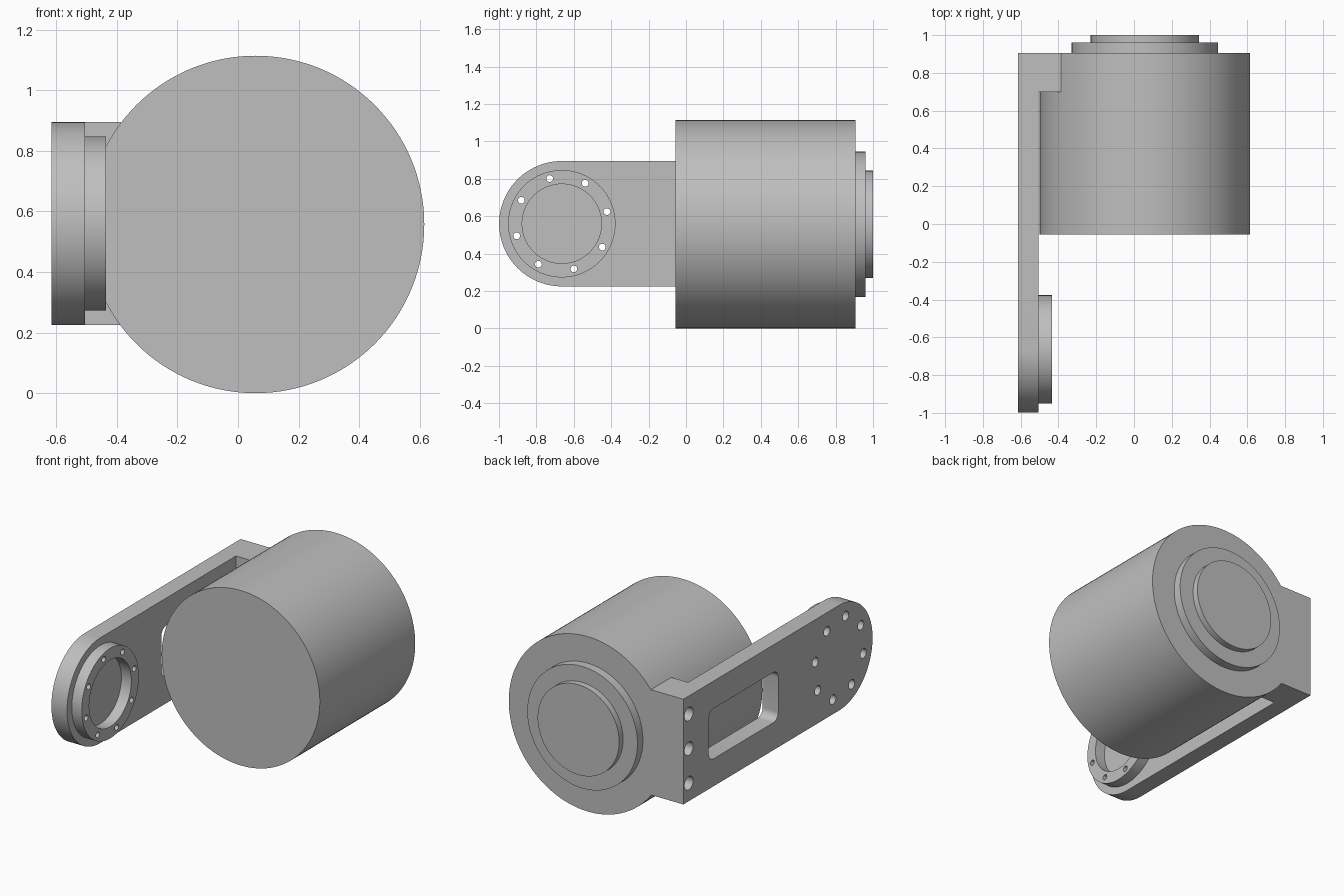
import bpy
import bmesh
from math import sin, cos, pi, radians
from mathutils import Matrix

if "Cube" in bpy.data.objects:
    bpy.data.objects.remove(bpy.data.objects["Cube"], do_unlink=True)

grey = bpy.data.materials.new("machined grey")
grey.use_nodes = True
colour = (0.52, 0.52, 0.52, 1)
grey.diffuse_color = colour
grey.node_tree.nodes["Principled BSDF"].inputs["Base Color"].default_value = colour

MID_Z = 0.56      # height of the shared axis
HUB_Y = -0.664    # centre of the rounded arm end
OUTER, INNER = -0.615, -0.505   # outer and inner faces of the arm


def add_object(name, bm):
    bmesh.ops.recalc_face_normals(bm, faces=bm.faces)
    mesh = bpy.data.meshes.new(name)
    bm.to_mesh(mesh)
    bm.free()
    mesh.materials.append(grey)
    obj = bpy.data.objects.new(name, mesh)
    bpy.context.collection.objects.link(obj)
    return obj


def extrude_x(name, points, x0, x1):
    """Solid from a (y, z) outline swept along x."""
    bm = bmesh.new()
    face = bm.faces.new([bm.verts.new((x0, y, z)) for y, z in points])
    swept = bmesh.ops.extrude_face_region(bm, geom=[face])["geom"]
    verts = [v for v in swept if isinstance(v, bmesh.types.BMVert)]
    bmesh.ops.translate(bm, verts=verts, vec=(x1 - x0, 0, 0))
    return add_object(name, bm)


def arc(y, z, r, start, end, steps):
    angles = [radians(start + (end - start) * i / steps) for i in range(steps + 1)]
    return [(y + r * cos(a), z + r * sin(a)) for a in angles]


def disc_x(name, y, z, r, x0, x1, sides=96):
    return extrude_x(name, arc(y, z, r, 0, 360, sides)[:-1], x0, x1)


def disc_y(name, r, y0, y1, x=0.058, z=0.557):
    bm = bmesh.new()
    place = Matrix.Translation((x, (y0 + y1) / 2, z)) @ Matrix.Rotation(pi / 2, 4, 'X')
    bmesh.ops.create_cone(bm, cap_ends=True, segments=128, radius1=r, radius2=r,
                          depth=y1 - y0, matrix=place)
    return add_object(name, bm)


def combine(obj, other, operation='DIFFERENCE', keep=False):
    mod = obj.modifiers.new("cut", 'BOOLEAN')
    mod.operation, mod.solver, mod.object = operation, 'EXACT', other
    bpy.context.view_layer.objects.active = obj
    bpy.ops.object.modifier_apply(modifier=mod.name)
    if not keep:
        bpy.data.objects.remove(other, do_unlink=True)


# Motor housing with stepped rear caps
motor = disc_y("motor_housing", 0.557, -0.055, 0.905)
rear_cap = disc_y("rear_cap", 0.388, 0.905, 0.96)
rear_boss = disc_y("rear_boss", 0.287, 0.96, 1.0)

# Arm plate with one rounded end, and the block that joins it to the motor
low, high, back = 0.225, 0.895, 0.905
arm = extrude_x("arm", [(back, low), (back, high)]
                + arc(HUB_Y, MID_Z, 0.335, 90, 270, 64), OUTER, INNER)
block = extrude_x("block", [(back, low), (back, high), (0.7, high), (0.7, low)],
                  OUTER, -0.387)
combine(arm, block, 'UNION')
combine(arm, motor, keep=True)

# Rounded window through the arm
y0, y1, z0, z1, r = -0.05, 0.65, 0.4, 0.72, 0.05
window = []
for i, (y, z) in enumerate([(y1 - r, z1 - r), (y0 + r, z1 - r),
                            (y0 + r, z0 + r), (y1 - r, z0 + r)]):
    window += arc(y, z, r, 90 * i, 90 * i + 90, 8)
combine(arm, extrude_x("window_cutter", window, -0.7, -0.45))

# Mounting bolt holes in the block
for dz in (-0.22, 0, 0.22):
    combine(arm, disc_x("bolt_cutter", 0.85, MID_Z + dz, 0.043, -0.7, -0.46, 32))

# Hub ring, open in the middle
hub = disc_x("hub_ring", HUB_Y, MID_Z, 0.287, INNER, -0.435)
combine(hub, disc_x("hub_cutter", HUB_Y, MID_Z, 0.212, -0.55, -0.4))

# Circle of screw holes through hub and arm, wider on the outer face
for i in range(8):
    a = radians(15 + 45 * i)
    y, z = HUB_Y + 0.25 * cos(a), MID_Z + 0.25 * sin(a)
    for part in (hub, arm):
        combine(part, disc_x("screw_cutter", y, z, 0.018, -0.7, -0.4, 24))
    combine(arm, disc_x("counterbore_cutter", y, z, 0.03, -0.7, -0.54, 24))

# Smooth the curved walls, keep the machined edges crisp
bpy.ops.object.select_all(action='DESELECT')
for obj in (motor, rear_cap, rear_boss, arm, hub):
    obj.select_set(True)
bpy.context.view_layer.objects.active = motor
bpy.ops.object.shade_smooth_by_angle(angle=radians(30))
